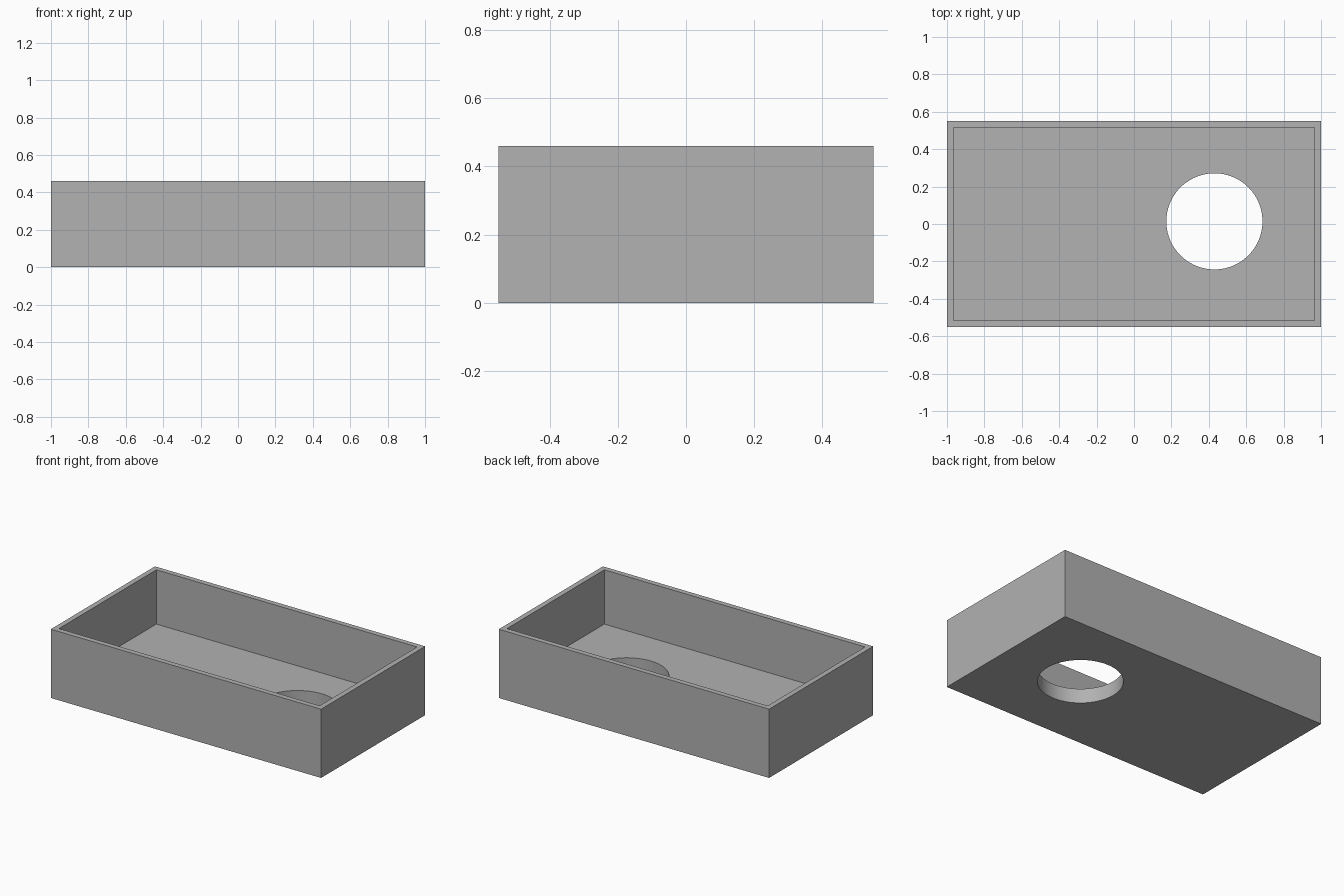
import bpy
import bmesh
from mathutils import Matrix

LENGTH, WIDTH, HEIGHT = 2.0, 1.1, 0.46
WALL, FLOOR = 0.05, 0.097
HOLE_X, HOLE_Y, HOLE_R = 0.43, 0.014, 0.257

default = bpy.data.objects.get("Cube")
if default:
    bpy.data.objects.remove(default, do_unlink=True)

# Plain grey material
grey = bpy.data.materials.new("grey")
grey.use_nodes = True
color = (0.445, 0.445, 0.445, 1)
grey.diffuse_color = color
grey.node_tree.nodes["Principled BSDF"].inputs["Base Color"].default_value = color


def new_object(name, bm):
    mesh = bpy.data.meshes.new(name)
    bm.to_mesh(mesh)
    bm.free()
    mesh.materials.append(grey)
    obj = bpy.data.objects.new(name, mesh)
    bpy.context.collection.objects.link(obj)
    return obj


# Open tray: a block whose top is inset for the rim and pushed down to the floor
bm = bmesh.new()
bmesh.ops.create_cube(bm, size=1, matrix=Matrix.Translation((0, 0, HEIGHT / 2))
                      @ Matrix.Diagonal((LENGTH, WIDTH, HEIGHT, 1)))
bm.normal_update()
top = max(bm.faces, key=lambda f: f.calc_center_median().z)
bmesh.ops.inset_individual(bm, faces=[top], thickness=WALL)
inner = bmesh.ops.extrude_discrete_faces(bm, faces=[top])["faces"]
bmesh.ops.translate(bm, verts=inner[0].verts, vec=(0, 0, FLOOR - HEIGHT))
bmesh.ops.recalc_face_normals(bm, faces=bm.faces)
tray = new_object("tray", bm)

# Round opening through the floor
bm = bmesh.new()
bmesh.ops.create_cone(bm, cap_ends=True, segments=96, radius1=HOLE_R, radius2=HOLE_R,
                      depth=4 * FLOOR, matrix=Matrix.Translation((HOLE_X, HOLE_Y, 0)))
cutter = new_object("hole_cutter", bm)
cutter.hide_render = True

cut = tray.modifiers.new("floor_hole", "BOOLEAN")
cut.operation = "DIFFERENCE"
cut.solver = "EXACT"
cut.object = cutter

bpy.ops.object.select_all(action="DESELECT")
bpy.context.view_layer.objects.active = tray
tray.select_set(True)
bpy.ops.object.modifier_apply(modifier=cut.name)
bpy.data.objects.remove(cutter, do_unlink=True)
bpy.ops.object.shade_smooth_by_angle()
